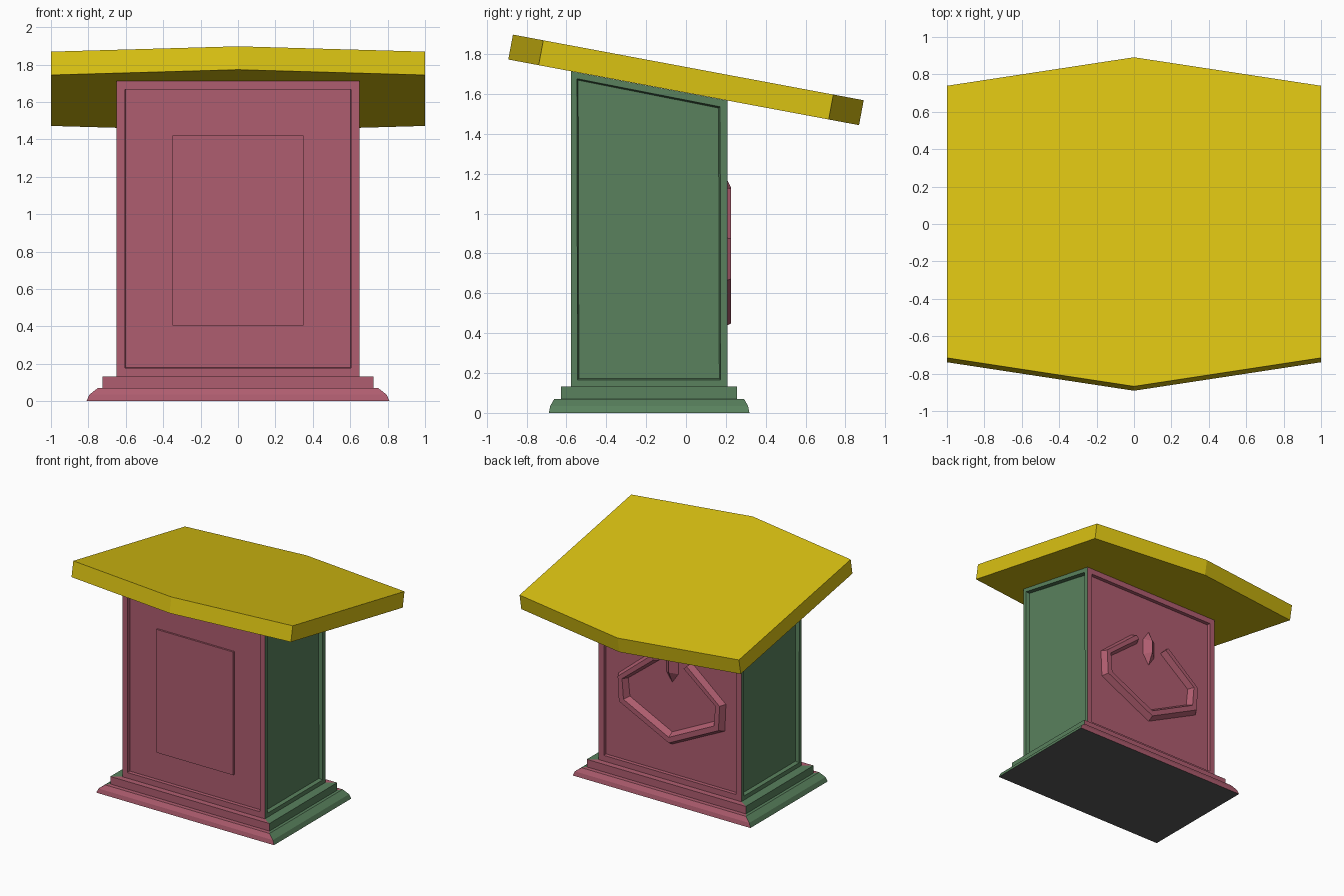
import bpy, bmesh, math
from mathutils import Vector

if "Cube" in bpy.data.objects:
    bpy.data.objects.remove(bpy.data.objects["Cube"])

TILT = math.radians(10.6)
CY = -0.185                      # depth centre of the pedestal
FRONT, BACK = -0.578, 0.208      # pedestal faces
RECESS = 0.03


def material(name, rgb):
    m = bpy.data.materials.new(name)
    m.diffuse_color = (*rgb, 1)
    m.use_nodes = True
    m.node_tree.nodes["Principled BSDF"].inputs["Base Color"].default_value = m.diffuse_color
    return m


rose = material("rose", (0.43, 0.11, 0.16))
green = material("green", (0.10, 0.22, 0.11))
yellow = material("yellow", (0.70, 0.54, 0.006))
grey = material("grey", (0.1, 0.1, 0.1))


def finish(name, bm, *mats):
    bmesh.ops.recalc_face_normals(bm, faces=bm.faces)
    me = bpy.data.meshes.new(name)
    bm.to_mesh(me)
    bm.free()
    for m in mats:
        me.materials.append(m)
    ob = bpy.data.objects.new(name, me)
    bpy.context.collection.objects.link(ob)
    return ob


def under_top(y):
    """Height of the sloped underside of the desk top."""
    return 1.608 - math.tan(TILT) * (y + 0.015)


# Pedestal: stacked rectangular rings (half x, half y, z), mitred at the corners
rings = [(0.81, 0.503, 0), (0.795, 0.496, 0.035), (0.75, 0.476, 0.07),
         (0.725, 0.441, 0.07), (0.725, 0.441, 0.132),
         (0.65, 0.393, 0.132), (0.65, 0.393, None)]
bm = bmesh.new()
loops = []
for hx, hy, z in rings:
    loop = []
    for sx, sy in ((-1, -1), (1, -1), (1, 1), (-1, 1)):
        y = CY + sy * hy
        loop.append(bm.verts.new((sx * hx, y, under_top(y) if z is None else z)))
    loops.append(loop)
walls = []
for a, b in zip(loops, loops[1:]):
    walls = []
    for i in range(4):
        j = (i + 1) % 4
        f = bm.faces.new((a[i], a[j], b[j], b[i]))
        f.material_index = i % 2      # front/back rose, sides green
        walls.append(f)
for cap in (loops[0][::-1], loops[-1]):
    bm.faces.new(cap).material_index = 2
bmesh.ops.recalc_face_normals(bm, faces=bm.faces)

# Recessed panels in the four walls
for i, f in enumerate(walls):
    bmesh.ops.inset_individual(bm, faces=[f], thickness=0.048 if i % 2 else 0.066)
    bmesh.ops.inset_individual(bm, faces=[f], thickness=0.01 if i % 2 else 0.001,
                               depth=-RECESS)
finish("pedestal", bm, rose, green, grey)

# Raised plate on the front panel
bm = bmesh.new()
bmesh.ops.create_cube(bm, size=1)
for v in bm.verts:
    v.co = Vector((v.co.x * 0.70, v.co.y * 0.03 + FRONT + RECESS, v.co.z * 1.015 + 0.913))
finish("front_plate", bm, rose)

# Tilted six-sided desk top
bm = bmesh.new()
outline = [(-1, -0.74), (0, -0.895), (1, -0.74), (1, 0.74), (0, 0.895), (-1, 0.74)]
base = bm.faces.new([bm.verts.new((x, y, 0)) for x, y in outline])
ext = bmesh.ops.extrude_face_region(bm, geom=[base])["geom"]
bmesh.ops.translate(bm, vec=(0, 0, 0.127),
                    verts=[g for g in ext if isinstance(g, bmesh.types.BMVert)])
if not base.is_valid or len(bm.faces) < 8:
    bmesh.ops.holes_fill(bm, edges=bm.edges)
top = finish("desk_top", bm, yellow)
top.location = (0, -0.0117, 1.608)
top.rotation_euler.x = -TILT

# Open angular band on the back: (outer x, z), (inner x, z) for one half
half = [((0.18, 1.14), (0.12, 1.08)), ((0.49, 0.88), (0.40, 0.86)),
        ((0.48, 0.655), (0.385, 0.715)), ((0, 0.42), (0, 0.525))]
mirrored = [tuple((-x, z) for x, z in pair) for pair in half[-2::-1]]
y0, y1 = BACK - RECESS - 0.003, 0.226
bm = bmesh.new()
sections = []
for outer, inner in half + mirrored:
    o, n = Vector(outer), Vector(inner)
    sections.append([bm.verts.new((p.x, y, p.y)) for p, y in
                     ((o, y0), (o.lerp(n, 0.28), y1), (o.lerp(n, 0.72), y1), (n, y0))])
for a, b in zip(sections, sections[1:]):
    for i in range(4):
        j = (i + 1) % 4
        bm.faces.new((a[i], a[j], b[j], b[i]))
bm.faces.new(sections[0])
bm.faces.new(sections[-1])
finish("back_band", bm, rose)

# Faceted drop above the band
bm = bmesh.new()
rim = [bm.verts.new((x, y0, z)) for x, z in
       ((0, 1.235), (0.058, 1.15), (0.058, 1.01), (0, 0.925), (-0.058, 1.01), (-0.058, 1.15))]
hi, lo = bm.verts.new((0, y1, 1.13)), bm.verts.new((0, y1, 1.03))
bm.faces.new(rim)
for f in ((rim[0], rim[1], hi), (rim[1], rim[2], lo, hi), (rim[2], rim[3], lo),
          (rim[3], rim[4], lo), (rim[4], rim[5], hi, lo), (rim[5], rim[0], hi)):
    bm.faces.new(f)
finish("back_drop", bm, rose)
